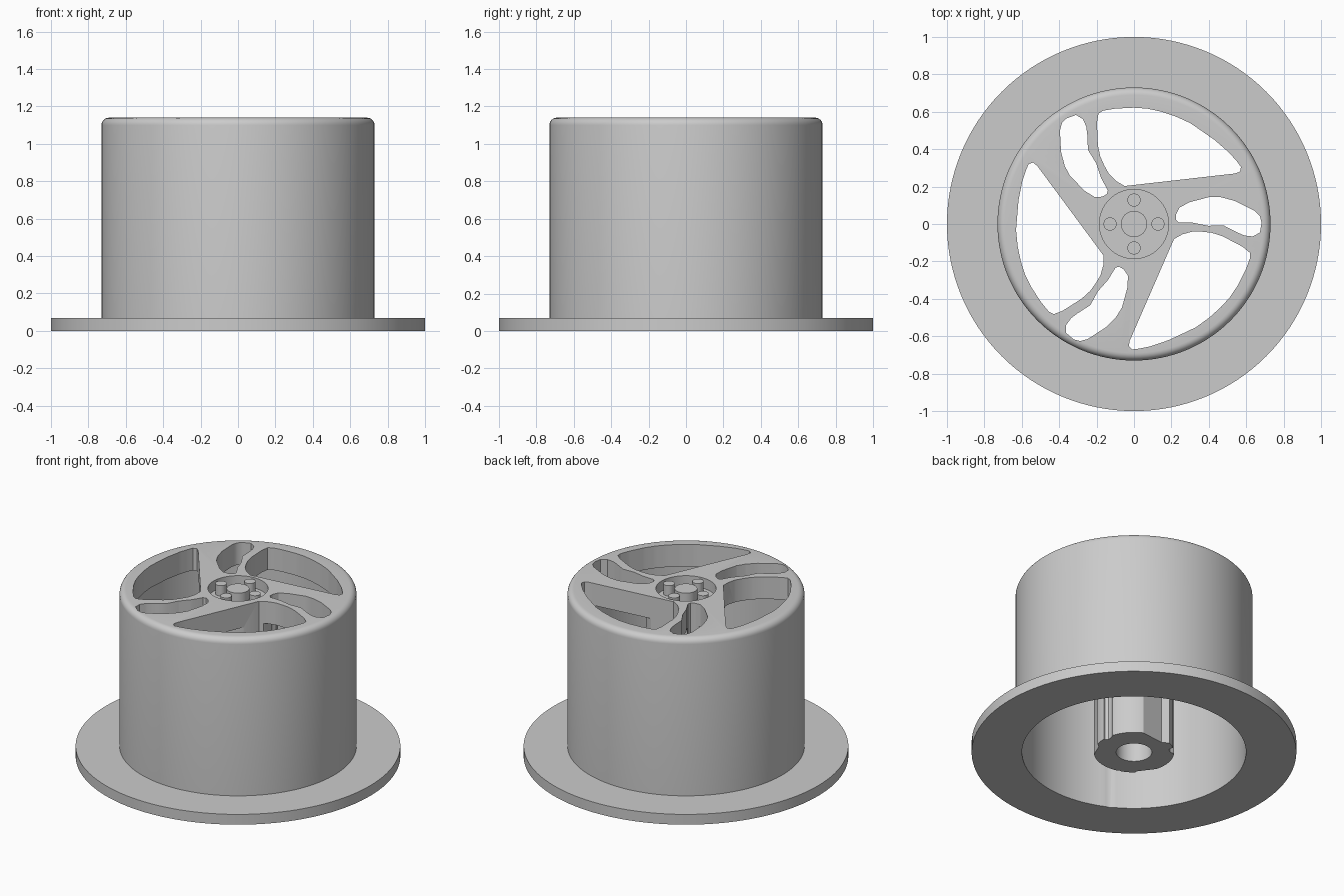
import bpy
import bmesh
from math import pi, sin, cos
from mathutils import Matrix, Vector

cube = bpy.data.objects.get("Cube")
if cube:
    bpy.data.objects.remove(cube, do_unlink=True)

TOP = 1.14            # top face height
DISC = 0.15           # spoke thickness
RECESS = 0.07         # depth of hub recess
WALL, BORE, HUB = 0.69, 0.11, 0.247
OUTER, BEVEL = 0.73, 0.04
SPOKE_CENTRE = Vector((0, -0.015, 0))

grey = bpy.data.materials.new("grey")
grey.use_nodes = True
grey.diffuse_color = (0.6, 0.6, 0.6, 1)
grey.node_tree.nodes["Principled BSDF"].inputs["Base Color"].default_value = (0.6, 0.6, 0.6, 1)


def make_object(name, bm):
    bmesh.ops.recalc_face_normals(bm, faces=bm.faces)
    mesh = bpy.data.meshes.new(name)
    bm.to_mesh(mesh)
    bm.free()
    mesh.materials.append(grey)
    obj = bpy.data.objects.new(name, mesh)
    bpy.context.collection.objects.link(obj)
    return obj


def activate(obj):
    bpy.ops.object.select_all(action="DESELECT")
    obj.select_set(True)
    bpy.context.view_layer.objects.active = obj


def smooth(obj):
    activate(obj)
    bpy.ops.object.shade_smooth_by_angle(angle=pi / 6)


def lathe(name, profile, steps=128):
    bm = bmesh.new()
    verts = [bm.verts.new((r, 0, z)) for r, z in profile]
    edges = [bm.edges.new(pair) for pair in zip(verts, verts[1:])]
    bmesh.ops.spin(bm, geom=verts + edges, cent=(0, 0, 0), axis=(0, 0, 1),
                   angle=2 * pi, steps=steps, use_merge=False)
    bmesh.ops.remove_doubles(bm, verts=bm.verts, dist=0.0001)
    return make_object(name, bm)


def prism(bm, outline, turn, low, high):
    spin = Matrix.Rotation(turn, 3, "Z")
    points = [spin @ (Vector((x, y, low)) - SPOKE_CENTRE) + SPOKE_CENTRE for x, y in outline]
    face = bm.faces.new([bm.verts.new(p) for p in points])
    side = bmesh.ops.extrude_face_region(bm, geom=[face])
    moved = [g for g in side["geom"] if isinstance(g, bmesh.types.BMVert)]
    bmesh.ops.translate(bm, verts=moved, vec=(0, 0, high - low))


# Flange, drum, top disc and hollow hub in one turned profile
edge = OUTER - BEVEL
rounded = [(edge + BEVEL * sin(a), TOP - BEVEL + BEVEL * cos(a))
           for a in (i * pi / 12 for i in range(7))]
profile = [(0, TOP - RECESS), (0.185, TOP - RECESS), (0.185, TOP)] + rounded + [
    (OUTER, 0.07), (1, 0.07), (1, 0), (WALL, 0), (WALL, TOP - DISC),
    (HUB, TOP - DISC), (HUB, 0), (BORE, 0), (BORE, 0.98), (0, 0.98)]
body = lathe("drum_body", profile)

# Large window and narrow slot, each repeated three times around the hub
window = [(-.19, .59), (-.165, .606), (-.1, .617), (0, .622), (.07, .617), (.14, .602),
          (.22, .576), (.3, .54), (.43, .45), (.51, .38), (.55, .335), (.572, .305),
          (.567, .28), (.54, .27), (-.05, .203), (-.096, .23), (-.135, .27),
          (-.16, .315), (-.18, .36), (-.193, .42), (-.198, .54)]
slot = [(-.31, .583), (-.273, .561), (-.255, .52), (-.25, .48), (-.246, .396),
        (-.203, .326), (-.176, .246), (-.14, .18), (-.145, .16), (-.17, .146),
        (-.21, .144), (-.262, .176), (-.342, .257), (-.37, .31), (-.39, .385),
        (-.396, .5), (-.385, .54), (-.36, .565)]
bm = bmesh.new()
for i in range(3):
    for outline in (window, slot):
        prism(bm, outline, i * 2 * pi / 3, -0.1, TOP + 0.1)
cutter = make_object("window_cutter", bm)
cutter.hide_render = True

cut = body.modifiers.new("windows", "BOOLEAN")
cut.operation = "DIFFERENCE"
cut.solver = "EXACT"
cut.object = cutter
activate(body)
bpy.ops.object.modifier_apply(modifier=cut.name)
bpy.data.objects.remove(cutter, do_unlink=True)
smooth(body)


# Centre post and four bolts standing in the hub recess
def post(name, radius, x, y):
    bm = bmesh.new()
    bmesh.ops.create_cone(bm, cap_ends=True, segments=32, radius1=radius, radius2=radius,
                          depth=RECESS, matrix=Matrix.Translation((x, y, TOP - RECESS / 2)))
    smooth(make_object(name, bm))


post("centre_post", 0.07, 0, 0)
for i in range(4):
    a = i * pi / 2
    post(f"hub_bolt_{i + 1}", 0.035, 0.128 * cos(a), 0.128 * sin(a))
